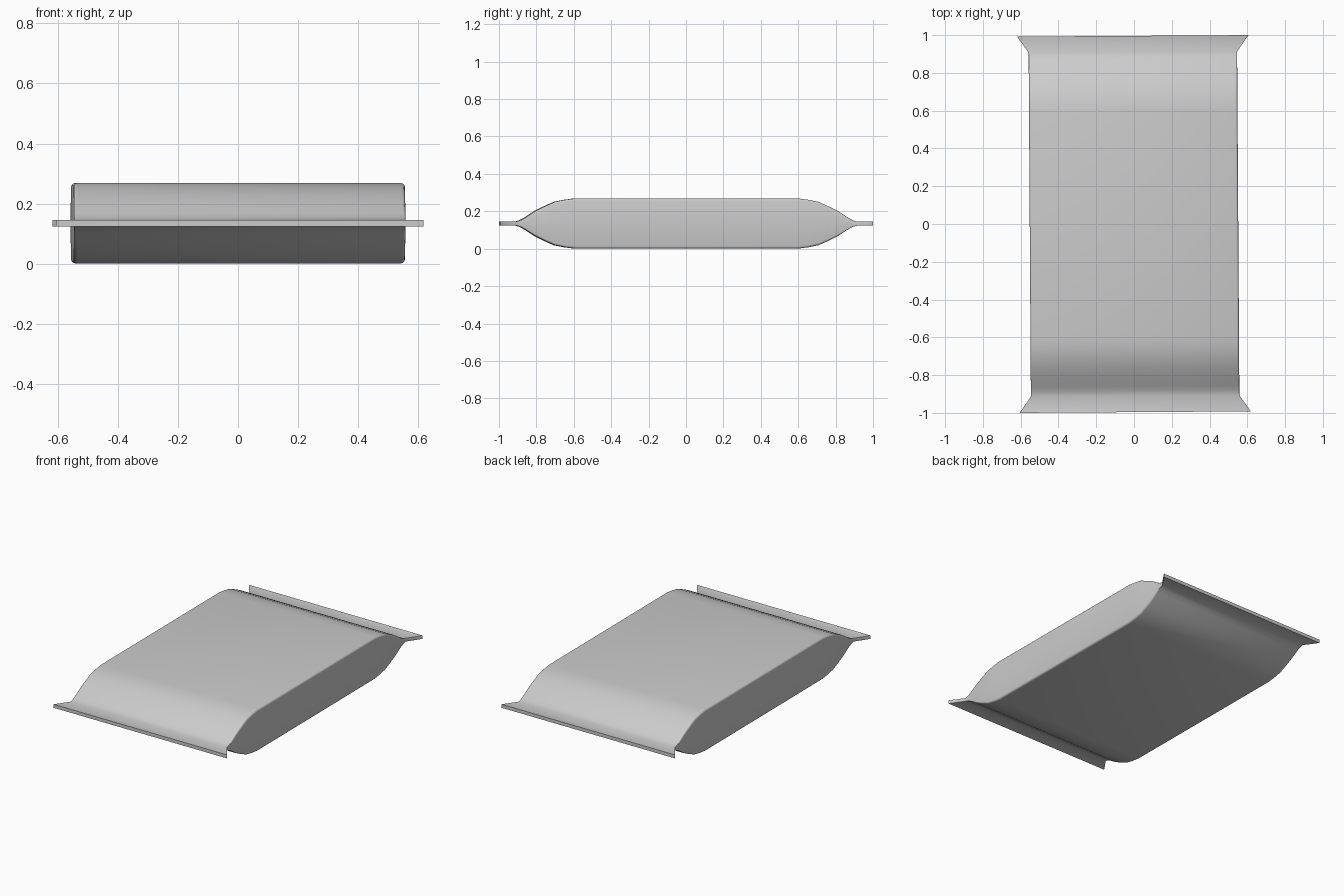
import bpy, bmesh, math

if "Cube" in bpy.data.objects:
    bpy.data.objects.remove(bpy.data.objects["Cube"])

CENTRE_Z = 0.1345

# Stations from the middle to the sealed end: y, half width, half height, edge radius
half = [(0.60, 0.552, 0.1335, 0.012), (0.65, 0.552, 0.127, 0.012),
        (0.705, 0.552, 0.116, 0.012), (0.76, 0.552, 0.091, 0.011),
        (0.81, 0.552, 0.066, 0.010), (0.86, 0.552, 0.033, 0.006),
        (0.885, 0.552, 0.019, 0.003), (0.91, 0.552, 0.011, 0.001),
        (0.996, 0.612, 0.011, 0.001)]
stations = [(-y, w, h, r) for y, w, h, r in reversed(half)] + half


def section(w, h, r, steps=3):
    """Rounded rectangle in x and z."""
    pts = []
    for k, (sx, sz) in enumerate([(1, 1), (-1, 1), (-1, -1), (1, -1)]):
        for i in range(steps + 1):
            a = math.pi / 2 * (k + i / steps)
            pts.append((sx * (w - r) + r * math.cos(a), sz * (h - r) + r * math.sin(a)))
    return pts


# Pillow packet lofted through the stations, with flared flat seals
bm = bmesh.new()
rings = [[bm.verts.new((x, y, z)) for x, z in section(w, h, r)] for y, w, h, r in stations]
for a, b in zip(rings, rings[1:]):
    n = len(a)
    for i in range(n):
        j = (i + 1) % n
        bm.faces.new((a[i], a[j], b[j], b[i]))
bm.faces.new(rings[0])
bm.faces.new(rings[-1])
bmesh.ops.recalc_face_normals(bm, faces=bm.faces)
mesh = bpy.data.meshes.new("sealed_packet")
bm.to_mesh(mesh)
bm.free()
packet = bpy.data.objects.new("sealed_packet", mesh)
bpy.context.collection.objects.link(packet)
packet.location.z = CENTRE_Z
packet.rotation_euler.z = 0.0065  # the packet lies very slightly turned

bpy.context.view_layer.objects.active = packet
packet.select_set(True)
bpy.ops.object.shade_smooth_by_angle(angle=math.radians(35))
